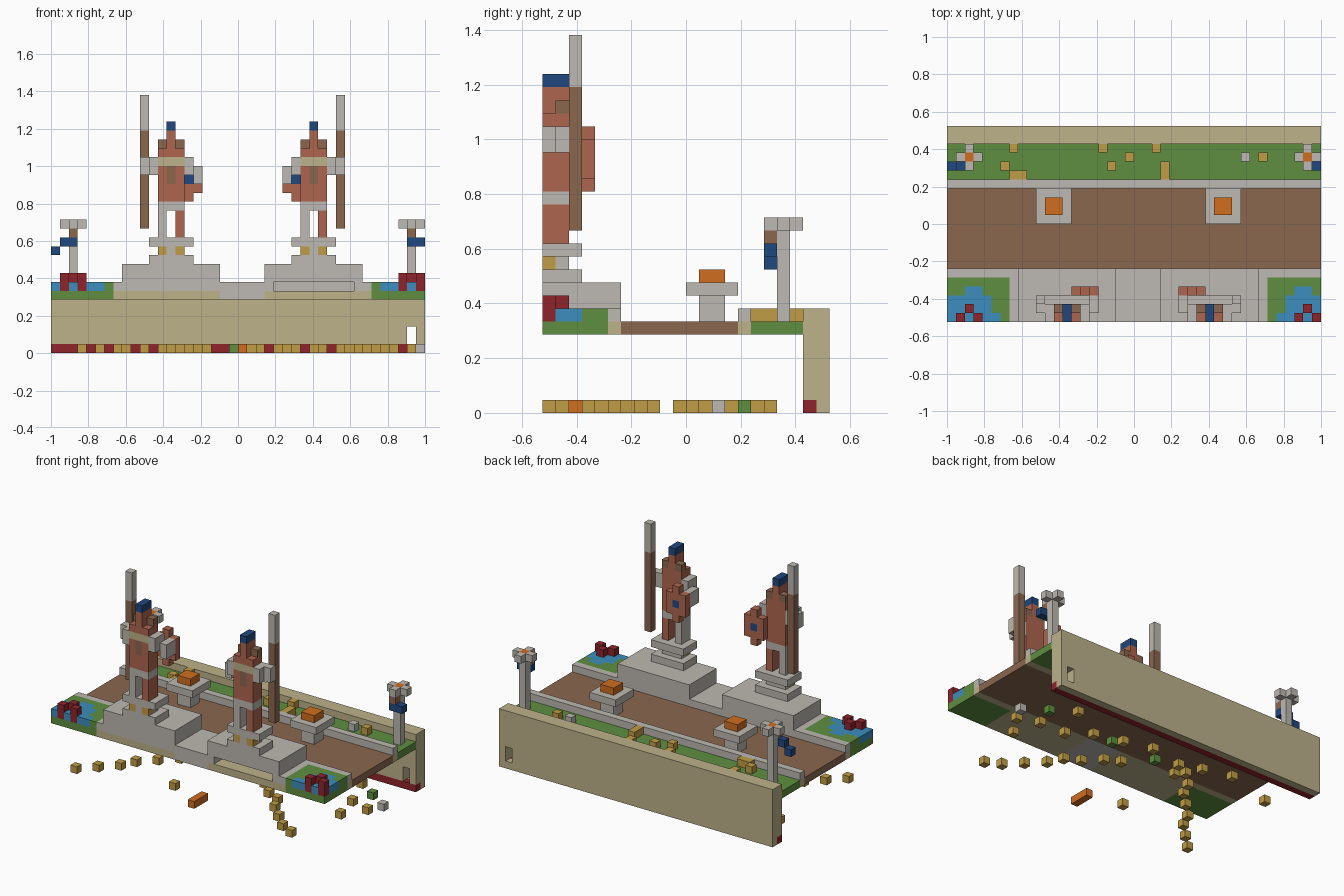
import bpy, bmesh
from mathutils import Vector

cube = bpy.data.objects.get("Cube")
if cube:
    bpy.data.objects.remove(cube)

WIDE, DEEP = 42, 22
UNIT = 2 / WIDE

PALETTE = {
    "stone grey": "bdb9b2", "sand": "bdb28b", "grass green": "5f8f40",
    "earth brown": "8a674f", "navy blue": "20487f", "water blue": "3c8dbd",
    "dark red": "8f252c", "clay": "ae664e", "orange": "d06e20", "gold": "c09c45",
}
GREY, SAND, GREEN, BROWN, NAVY, WATER, RED, CLAY, ORANGE, GOLD = PALETTE


def linear(code):
    out = []
    for i in range(0, 6, 2):
        c = int(code[i:i + 2], 16) / 255
        out.append(((c + 0.055) / 1.055) ** 2.4)
    return (*out, 1)


mats = {}
for name, code in PALETTE.items():
    m = bpy.data.materials.new(name)
    m.use_nodes = True
    m.diffuse_color = linear(code)
    m.node_tree.nodes["Principled BSDF"].inputs["Base Color"].default_value = linear(code)
    mats[name] = m

cells = {}  # block position -> (part, colour)


def box(part, colour, xs, ys, zs):
    """Fill a block; each span is (start, end) or a single index."""
    spans = [s if isinstance(s, tuple) else (s, s + 1) for s in (xs, ys, zs)]
    for x in range(max(spans[0][0], 0), min(spans[0][1], WIDE)):
        for y in range(*spans[1]):
            for z in range(*spans[2]):
                cells[x, y, z] = (part, colour)


def pair(part, colour, xs, ys, zs):
    """Fill a block and its mirror image."""
    a, b = xs if isinstance(xs, tuple) else (xs, xs + 1)
    box("right_" + part, colour, (a, b), ys, zs)
    box("left_" + part, colour, (WIDE + 1 - b, WIDE + 1 - a), ys, zs)


ALL = (0, WIDE)

# back wall with a red foot and a small window
box("back_wall", SAND, ALL, (20, 22), (0, 8))
box("back_wall", RED, ALL, 20, 0)
for y in (20, 21):
    for z in (1, 2):
        del cells[40, y, z]

# platform: road, verge and curbs
box("platform", SAND, ALL, (0, 6), 6)
box("platform", BROWN, ALL, (6, 15), 6)
box("platform", SAND, ALL, 15, 6)
box("platform", GREEN, ALL, (16, 20), 6)
box("back_curb", GREY, ALL, 15, 7)
box("front_curb", GREY, ALL, 5, 7)
box("centre_step", GREY, (19, 24), (0, 6), (6, 8))

# corner gardens with a pond and red flowers
pair("garden", GREEN, (0, 7), (0, 5), (6, 8))
for y, span in enumerate([(0, 6), (0, 5), (0, 5), (2, 4)]):
    pair("pond", WATER, span, y, 7)
for x, y in [(1, 0), (3, 0), (2, 1)]:
    pair("flowers", RED, x, y, (7, 9))
pair("garden_curb", GREY, 7, (0, 5), 7)

# stepped statue bases, one with a slot in its front
pair("statue_base", GREY, (8, 19), (0, 6), (7, 10))
pair("statue_base", GREY, (11, 16), (0, 3), 10)
pair("statue_base", GREY, (12, 15), (0, 2), 11)
for x in (12, 14):
    pair("statue_base", GOLD, x, 0, 11)
pair("statue_base", GREY, (11, 16), (0, 3), 12)
for x in range(25, 34):
    for y in range(3):
        del cells[x, y, 7]

# statue legs
for side, x in (("right", 12), ("left", 28)):
    box(side + "_statue_legs", GREY, x, (0, 2), (13, 16))
    box(side + "_statue_legs", CLAY, x + 2, (0, 2), (13, 16))

# statue body
pair("statue_body", GREY, (12, 15), (0, 2), 16)
pair("statue_body", CLAY, (12, 15), (0, 2), (17, 22))
pair("statue_body", BROWN, 13, 0, (19, 21))
pair("statue_body", SAND, (12, 15), 0, 21)

# statue arms
for x in (11, 15):
    pair("statue_arms", GREY, x, (0, 2), (20, 22))
pair("statue_arms", GREY, 10, 1, (20, 22))
pair("statue_arms", GREY, 16, (1, 3), (19, 21))

# statue head and cap
pair("statue_head", CLAY, (12, 15), (0, 2), 22)
pair("statue_head", CLAY, 13, (0, 2), (23, 25))
for x in (12, 14):
    pair("statue_head", BROWN, x, 1, 23)
pair("statue_cap", NAVY, 13, (0, 2), 25)

# shield and spear
pair("shield", CLAY, (14, 17), 3, (18, 21))
pair("shield", CLAY, 15, 3, (17, 22))
pair("shield", NAVY, 15, 3, 19)
pair("spear", BROWN, 10, 2, (14, 25))
pair("spear", GREY, 10, 2, (25, 29))

# fire bowls on the road
pair("fire_bowl", GREY, (11, 13), (12, 14), (7, 9))
pair("fire_bowl", GREY, (10, 14), (11, 15), 9)
pair("fire", ORANGE, (11, 13), (12, 14), 10)

# corner columns with a cross top and a banner
pair("column", GREY, 2, 18, (7, 14))
pair("column", GREY, (1, 4), 18, 14)
pair("column", GREY, 2, (17, 20), 14)
pair("column", ORANGE, 2, 18, 14)
pair("banner", BROWN, 2, 17, 13)
pair("banner", NAVY, (1, 3), 17, 12)
pair("banner", NAVY, 0, 17, 11)

# back verge with scattered blocks
for x, y in [(7, 19), (6, 17), (7, 16), (8, 16), (17, 19), (20, 18),
             (18, 17), (23, 19), (24, 16), (24, 17), (35, 18)]:
    box("verge_blocks", GOLD, x, y, 7)
box("verge_blocks", GREY, 33, 18, 7)

# loose blocks lying on the ground
trail = [(3, 0), (5, 2), (7, 4), (8, 6), (10, 8), (12, 10), (13, 12), (15, 14),
         (16, 13), (17, 15), (14, 16), (10, 17), (3, 15), (16, 3), (22, 16),
         (26, 15), (30, 14), (33, 12), (36, 0), (34, 1), (32, 3), (30, 5),
         (29, 7), (27, 8), (25, 10), (23, 11), (38, 8), (37, 12), (40, 11), (35, 17)]
for x, y in trail:
    box("ground_blocks", GOLD, x, y, 0)
for x, y in [(38, 15), (27, 14), (20, 14)]:
    box("ground_blocks", GREEN, x, y, 0)
box("ground_blocks", GREY, 41, 13, 0)
box("ground_blocks", ORANGE, 21, (0, 3), 0)

# turn the blocks of each part into a clean outer mesh
parts = {}
for pos, (part, colour) in cells.items():
    parts.setdefault(part, []).append((pos, colour))

for part, blocks in parts.items():
    bm = bmesh.new()
    used = sorted({colour for _, colour in blocks})
    for pos, colour in blocks:
        middle = Vector(pos) + Vector((0.5, 0.5, 0.5))
        for axis in range(3):
            for sign in (-1, 1):
                n = Vector((0, 0, 0))
                n[axis] = sign
                if tuple(int(c) for c in Vector(pos) + n) in cells:
                    continue
                u = Vector((0, 0, 0))
                u[(axis + 1) % 3] = 0.5
                v = n.cross(u)
                corners = [middle + n / 2 + d for d in (-u - v, u - v, u + v, v - u)]
                face = bm.faces.new([bm.verts.new(c) for c in corners])
                face.material_index = used.index(colour)
    bmesh.ops.remove_doubles(bm, verts=bm.verts, dist=0.01)
    bmesh.ops.dissolve_limit(bm, angle_limit=0.01, verts=bm.verts, edges=bm.edges,
                             delimit={'MATERIAL'})
    for v in bm.verts:
        v.co = (v.co - Vector((WIDE / 2, DEEP / 2, 0))) * UNIT
    mesh = bpy.data.meshes.new(part)
    bm.to_mesh(mesh)
    bm.free()
    for colour in used:
        mesh.materials.append(mats[colour])
    bpy.context.collection.objects.link(bpy.data.objects.new(part, mesh))
